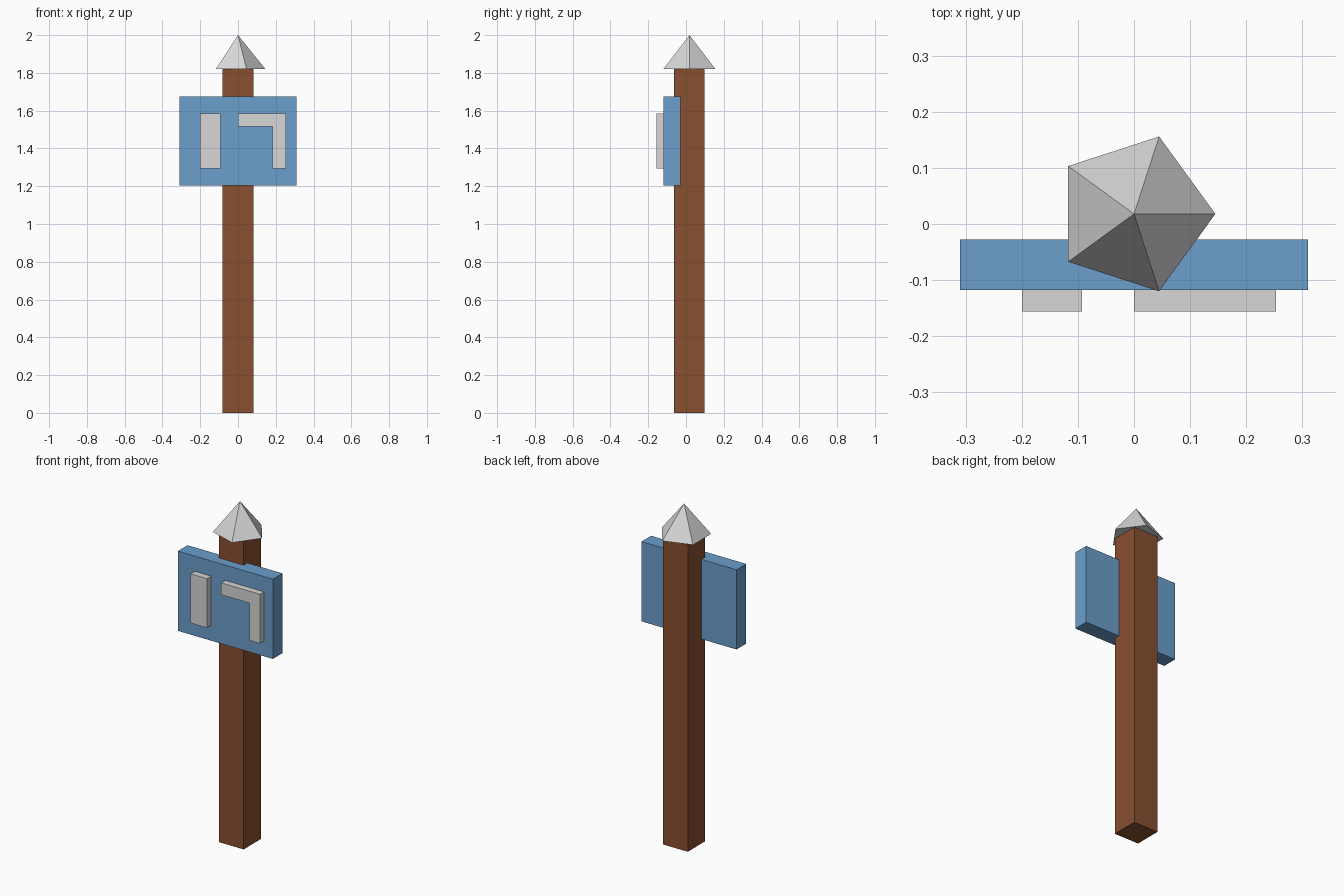
import bpy
import bmesh

cube = bpy.data.objects.get("Cube")
if cube:
    bpy.data.objects.remove(cube, do_unlink=True)


def make_material(name, rgb):
    mat = bpy.data.materials.new(name)
    mat.use_nodes = True
    color = (*rgb, 1.0)
    mat.diffuse_color = color
    mat.node_tree.nodes["Principled BSDF"].inputs["Base Color"].default_value = color
    return mat


wood = make_material("brown wood", (0.25, 0.08, 0.03))
blue = make_material("sign blue", (0.147, 0.343, 0.6))
grey = make_material("light grey", (0.68, 0.68, 0.68))


def extrude_outline(name, outline, y_front, y_back, mat):
    """Extrude an (x, z) outline from y_front to y_back."""
    bm = bmesh.new()
    face = bm.faces.new([bm.verts.new((x, y_front, z)) for x, z in outline])
    result = bmesh.ops.extrude_face_region(bm, geom=[face], use_keep_orig=True)
    moved = [v for v in result["geom"] if isinstance(v, bmesh.types.BMVert)]
    bmesh.ops.translate(bm, verts=moved, vec=(0, y_back - y_front, 0))
    bmesh.ops.recalc_face_normals(bm, faces=bm.faces[:])
    mesh = bpy.data.meshes.new(name)
    bm.to_mesh(mesh)
    bm.free()
    mesh.materials.append(mat)
    obj = bpy.data.objects.new(name, mesh)
    bpy.context.collection.objects.link(obj)
    return obj


def rectangle(x0, x1, z0, z1):
    return [(x0, z0), (x1, z0), (x1, z1), (x0, z1)]


POST_Y = 0.018
HALF = 0.081
ROOF_Z = 1.82
BOARD_FRONT = -0.118
RAISED_FRONT = -0.156
LOW, HIGH = 1.295, 1.585

# Square post
extrude_outline("post", rectangle(-HALF, HALF, 0, ROOF_Z),
                POST_Y - HALF, POST_Y + HALF, wood)

# Board, let into the front of the post
extrude_outline("sign_board", rectangle(-0.31, 0.31, 1.205, 1.675),
                BOARD_FRONT, -0.028, blue)

# Raised shapes on the board
extrude_outline("raised_bar", rectangle(-0.2, -0.093, LOW, HIGH),
                RAISED_FRONT, BOARD_FRONT, grey)
extrude_outline("raised_corner",
                [(0, HIGH), (0, 1.515), (0.183, 1.515),
                 (0.183, LOW), (0.253, LOW), (0.253, HIGH)],
                RAISED_FRONT, BOARD_FRONT, grey)

# Five-sided pointed cap, one corner towards +x
bm = bmesh.new()
bmesh.ops.create_cone(bm, cap_ends=True, segments=5, radius1=0.145,
                      radius2=0, depth=2 - ROOF_Z)
# Turn the ring so that its rightmost corner lies on the x axis
ring = [v for v in bm.verts if v.co.z < 0]
corner = ring[0].co.xy
angle = corner.angle_signed((1, 0))
for v in bm.verts:
    xy = v.co.xy
    c, s = corner.normalized()
    v.co.x, v.co.y = xy.x * c + xy.y * s, xy.y * c - xy.x * s
bmesh.ops.translate(bm, verts=bm.verts[:], vec=(0, POST_Y, (2 + ROOF_Z) / 2))
bmesh.ops.remove_doubles(bm, verts=bm.verts[:], dist=0.0001)
bmesh.ops.recalc_face_normals(bm, faces=bm.faces[:])
mesh = bpy.data.meshes.new("pointed_cap")
bm.to_mesh(mesh)
bm.free()
mesh.materials.append(grey)
bpy.context.collection.objects.link(bpy.data.objects.new("pointed_cap", mesh))
